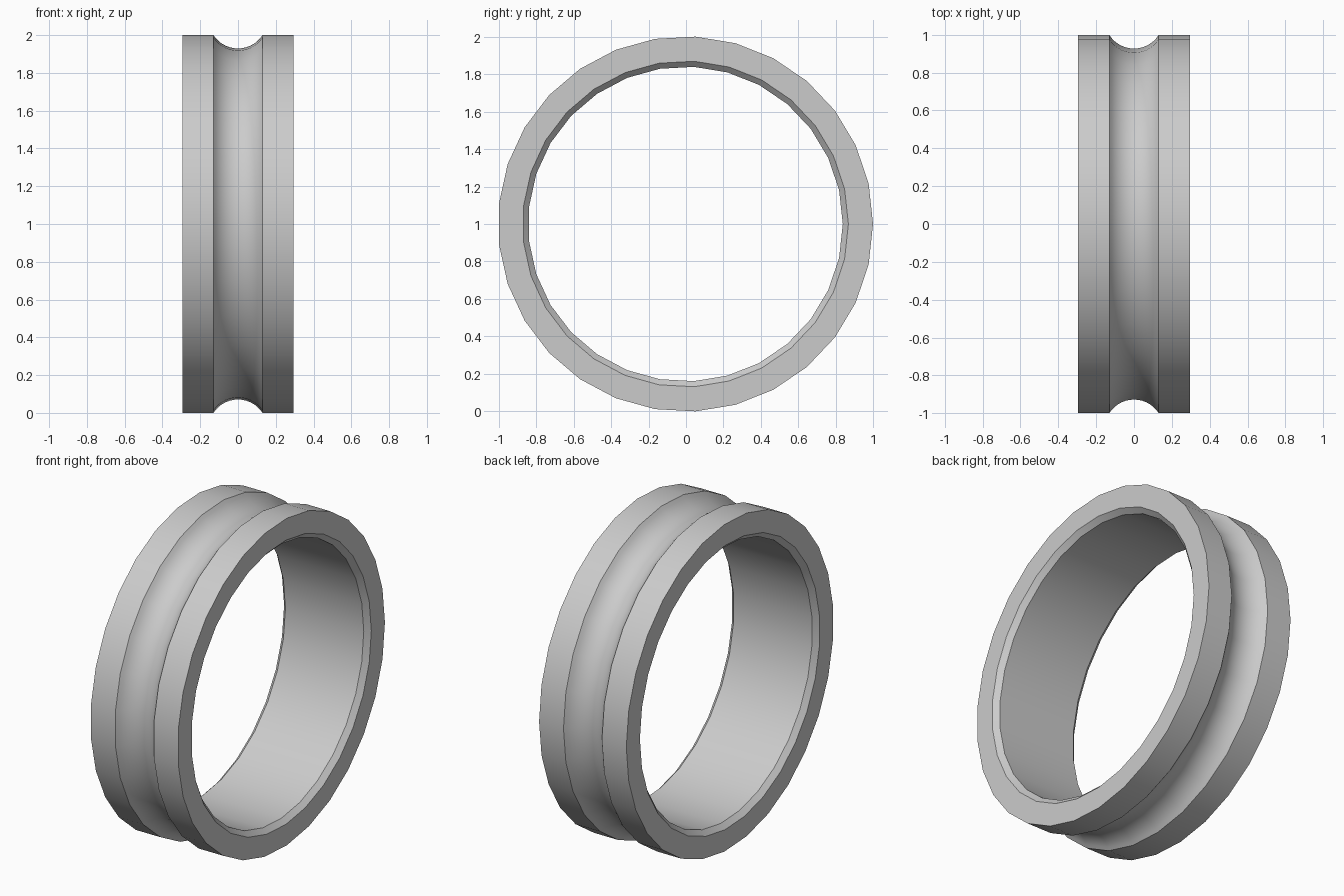
import bpy, bmesh, math

if "Cube" in bpy.data.objects:
    bpy.data.objects.remove(bpy.data.objects["Cube"])

SIDES = 29            # facets round the ring
HALF = 0.295          # half of the ring width
R = 1.0015            # outer radius
R_IN = 0.84           # bore radius
CH = 0.03             # bore chamfer
G_HALF, G_DEPTH, G_SEG = 0.13, 0.071, 14   # round groove

# Closed cross-section as (x, radius)
arc_r = (G_HALF ** 2 + G_DEPTH ** 2) / (2 * G_DEPTH)
arc_c = R - G_DEPTH + arc_r
span = math.asin(G_HALF / arc_r)
groove = []
for i in range(G_SEG + 1):
    a = -span + 2 * span * i / G_SEG
    groove.append((arc_r * math.sin(a), arc_c - arc_r * math.cos(a)))
profile = [(-HALF, R)] + groove + [
    (HALF, R), (HALF, R_IN + CH), (HALF - CH, R_IN),
    (-HALF + CH, R_IN), (-HALF, R_IN + CH)]

# Sweep the section round the x axis
bm = bmesh.new()
rings = []
for s in range(SIDES):
    t = 2 * math.pi * s / SIDES
    rings.append([bm.verts.new((x, r * math.cos(t) - 0.003, r * math.sin(t) + 1))
                  for x, r in profile])
n = len(profile)
for s in range(SIDES):
    a, b = rings[s], rings[(s + 1) % SIDES]
    for i in range(n):
        j = (i + 1) % n
        bm.faces.new((a[i], a[j], b[j], b[i]))
bmesh.ops.recalc_face_normals(bm, faces=bm.faces)

mesh = bpy.data.meshes.new("grooved_ring")
bm.to_mesh(mesh)
bm.free()
ring = bpy.data.objects.new("grooved_ring", mesh)
bpy.context.collection.objects.link(ring)

# Plain grey
mat = bpy.data.materials.new("light_grey")
mat.diffuse_color = (0.6, 0.6, 0.6, 1)
mat.use_nodes = True
mat.node_tree.nodes["Principled BSDF"].inputs["Base Color"].default_value = mat.diffuse_color
mesh.materials.append(mat)

# Smooth surfaces with crisp rims
bpy.context.view_layer.objects.active = ring
ring.select_set(True)
bpy.ops.object.shade_smooth_by_angle(angle=math.radians(30))
